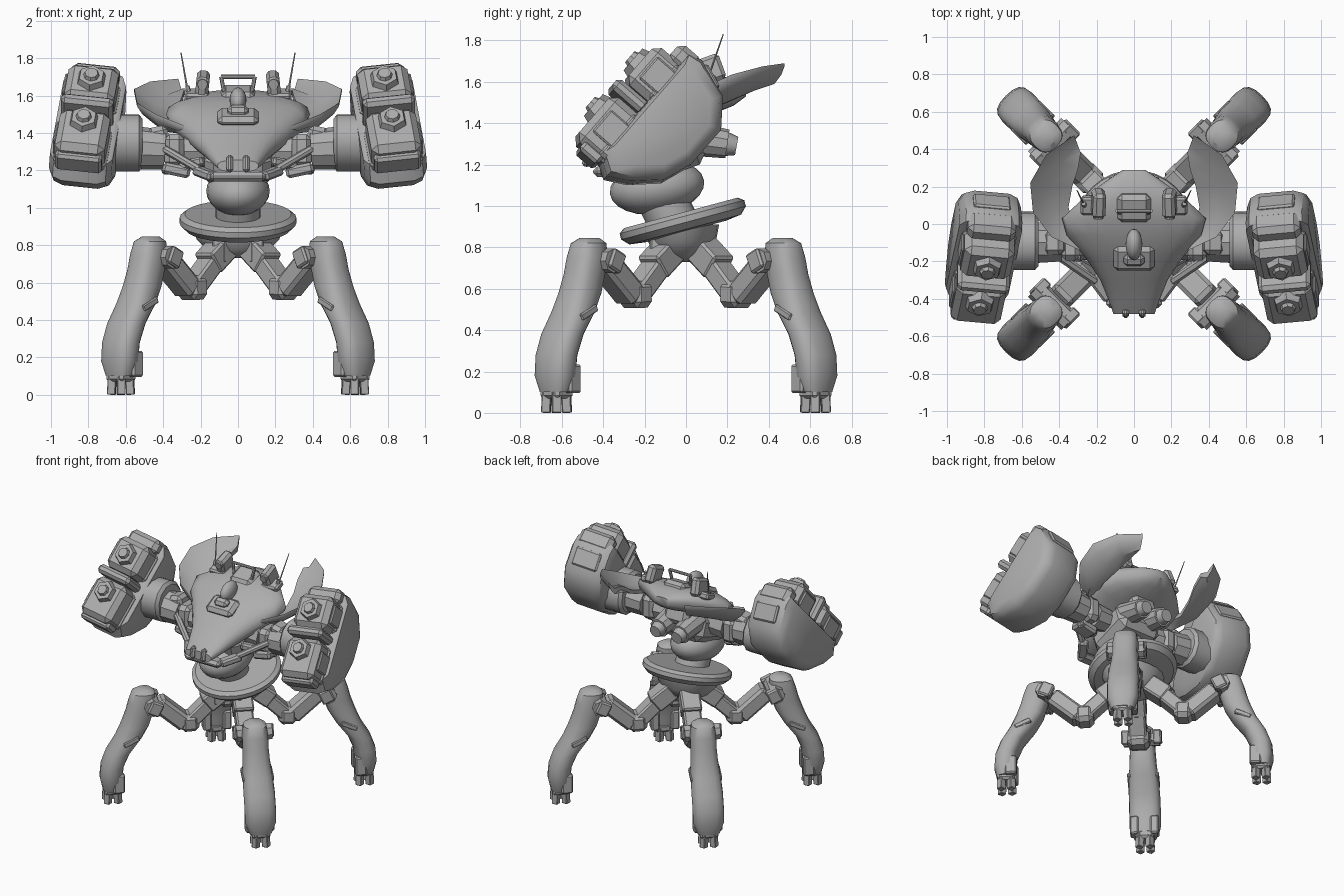
import bpy, bmesh, math
from mathutils import Matrix, Vector

if "Cube" in bpy.data.objects:
    bpy.data.objects.remove(bpy.data.objects["Cube"])

grey = bpy.data.materials.new("plain_grey")
grey.use_nodes = True
GREY = (0.42, 0.42, 0.42, 1)
grey.diffuse_color = GREY
grey.node_tree.nodes["Principled BSDF"].inputs["Base Color"].default_value = GREY
ID = Matrix.Identity(4)


def finish(name, bm, m=ID, mirror="", sharp=35):
    """Bake the transform, set shading and mirror across the named axes."""
    bm.transform(m)
    bmesh.ops.recalc_face_normals(bm, faces=bm.faces)
    for f in bm.faces:
        f.smooth = True
    for e in bm.edges:
        e.smooth = e.calc_face_angle(0) < math.radians(sharp)
    me = bpy.data.meshes.new(name)
    bm.to_mesh(me)
    bm.free()
    me.materials.append(grey)
    ob = bpy.data.objects.new(name, me)
    bpy.context.collection.objects.link(ob)
    if mirror:
        mod = ob.modifiers.new("mirror", 'MIRROR')
        mod.use_axis = ("x" in mirror, "y" in mirror, False)
        mod.use_mirror_merge = False
    return ob


def loft(name, rings, m=ID, mirror="", sharp=35):
    bm = bmesh.new()
    rows = [[bm.verts.new(p) for p in r] for r in rings]
    n = len(rows[0])
    for a, b in zip(rows, rows[1:]):
        for i in range(n):
            bm.faces.new((a[i], a[(i + 1) % n], b[(i + 1) % n], b[i]))
    bm.faces.new(rows[0])
    bm.faces.new(rows[-1])
    return finish(name, bm, m, mirror, sharp)


def box(name, loc, size, m=ID, mirror="", rx=0, ry=0, bevel=0.0):
    bm = bmesh.new()
    bmesh.ops.create_cube(bm, size=1, matrix=Matrix.Diagonal((*size, 1)))
    if bevel:
        bmesh.ops.bevel(bm, geom=bm.edges[:], offset=bevel, segments=1, affect='EDGES')
    rot = Matrix.Rotation(math.radians(ry), 4, 'Y') @ Matrix.Rotation(math.radians(rx), 4, 'X')
    return finish(name, bm, m @ Matrix.Translation(loc) @ rot, mirror)


def span(p, q):
    d = Vector(q) - Vector(p)
    mid = Matrix.Translation((Vector(p) + Vector(q)) / 2)
    return mid @ d.to_track_quat('Z', 'Y').to_matrix().to_4x4(), d.length


def bar(name, p, q, w, h, m=ID, mirror="", bevel=0.012):
    t, length = span(p, q)
    return box(name, (0, 0, 0), (w, h, length), m @ t, mirror, bevel=bevel)


def rod(name, p, q, r1, r2, m=ID, mirror="", seg=12):
    t, length = span(p, q)
    bm = bmesh.new()
    bmesh.ops.create_cone(bm, cap_ends=True, segments=seg, radius1=r1, radius2=r2, depth=length)
    return finish(name, bm, m @ t, mirror)


def ball(name, loc, radii, mirror="", rx=0):
    bm = bmesh.new()
    bmesh.ops.create_uvsphere(bm, u_segments=20, v_segments=12, radius=1,
                              matrix=Matrix.Diagonal((*radii, 1)))
    return finish(name, bm, Matrix.Translation(loc) @ Matrix.Rotation(math.radians(rx), 4, 'X'), mirror)


def oval(a, b, n=16, power=1.0):
    """Points of an ellipse, squared off when power is below one."""
    pts = []
    for i in range(n):
        c, s = math.cos(math.tau * i / n), math.sin(math.tau * i / n)
        pts.append((a * math.copysign(abs(c) ** power, c), b * math.copysign(abs(s) ** power, s)))
    return pts


def stack(cx, z, a, b, n=16, power=1.0):
    return [(cx + x, y, z) for x, y in oval(a, b, n, power)]


# Legs: built along one diagonal, mirrored to all four corners
leg = Matrix.Rotation(math.radians(45), 4, 'Z')
shin = [(.66, .845, .045, .045), (.665, .82, .08, .08), (.677, .75, .092, .09), (.695, .67, .095, .09),
        (.725, .58, .097, .095), (.77, .49, .09, .105), (.845, .38, .08, .11), (.885, .28, .077, .11),
        (.895, .18, .075, .108), (.892, .10, .06, .08)]
loft("lower_leg", [stack(r, z, a, b, power=.78) for r, z, a, b in shin], leg, "xy", 40)
bar("hip_block", (.10, 0, .80), (.23, 0, .70), .14, .13, leg, "xy")
bar("thigh_inner", (.19, 0, .72), (.34, 0, .575), .125, .10, leg, "xy")
bar("thigh_elbow", (.28, 0, .575), (.41, 0, .57), .15, .13, leg, "xy", .03)
bar("thigh_outer", (.37, 0, .56), (.57, 0, .735), .14, .12, leg, "xy", .02)
rod("knee_axle", (.615, -.125, .735), (.615, .125, .735), .06, .06, leg, "xy", 8)
for side in (-1, 1):
    box("knee_cap", (.60, side * .11, .735), (.09, .06, .10), leg, "xy", ry=-25, bevel=.01)
    box("shin_clasp", (.765, side * .085, .485), (.12, .05, .035), leg, "xy", ry=25, bevel=.006)
    box("ankle_plate", (.85, side * .07, .165), (.08, .06, .14), leg, "xy", bevel=.01)
    for end in (-1, 1):
        r, y = .885 + end * .032, side * .032
        bar("toe", (r, y, .12), (r + end * .004, y * 1.15, 0), .045, .045, leg, "xy", .004)
box("ankle", (.885, 0, .10), (.12, .13, .06), leg, "xy", bevel=.015)

# Pelvis: tilted disc over a bowl
tilt = Matrix.Translation((0, -.015, .93)) @ Matrix.Rotation(math.radians(15), 4, 'X')
disc = [(-.055, .20), (-.045, .28), (-.012, .312), (.018, .312), (.038, .285), (.038, .15)]
loft("pelvis_disc", [stack(0, z, r, r, 32) for z, r in disc], tilt)
bowl = [(.73, .09, .07), (.77, .16, .13), (.83, .22, .165), (.91, .25, .18)]
loft("pelvis_bowl", [stack(0, z, a, b, 20) for z, a, b in bowl], Matrix.Translation((0, -.02, 0)))
box("pelvis_block", (.1, -.13, .78), (.075, .09, .15), mirror="x", bevel=.01)
rod("waist", (0, -.06, .92), (0, -.12, 1.04), .12, .12, seg=20)
ball("waist_ball", (0, -.14, 1.09), (.17, .23, .13), rx=8)
box("torso_core", (0, -.09, 1.25), (.36, .36, .2), rx=20, bevel=.05)
rod("waist_knob", (.07, -.30, 1.07), (.07, -.16, 1.03), .03, .05, mirror="x", seg=8)

# Hull: smooth shield rising towards the back
hull = [(-.48, .11, 1.225, .03, .035), (-.41, .135, 1.25, .06, .05), (-.30, .18, 1.305, .085, .08),
        (-.18, .26, 1.38, .11, .11), (-.06, .36, 1.455, .11, .10), (.03, .385, 1.50, .10, .10),
        (.13, .28, 1.545, .085, .10), (.23, .15, 1.565, .055, .08), (.29, .06, 1.57, .025, .04)]
rings = []
for y, w, z, up, down in hull:
    rings.append([(a, y, z + (up if b > 0 else down) * b) for a, b in oval(w, 1, 20, .8)])
loft("hull", rings, sharp=50)
for x in (-.045, .045):
    bar("nose_tooth", (x, -.47, 1.28), (x, -.485, 1.19), .035, .04)
bar("chin_plate", (-.15, -.40, 1.165), (.15, -.40, 1.165), .10, .05, bevel=.02)
bar("chin_side", (.13, -.40, 1.165), (.22, -.28, 1.20), .07, .05, mirror="x")
bar("front_brace", (.20, -.31, 1.20), (.42, -.16, 1.33), .045, .04, mirror="x")
bar("lower_brace", (.18, -.22, 1.25), (.40, -.10, 1.20), .06, .05, mirror="x")

# Crescent wings: hollow shells sweeping out and back
outer = [(.29, -.14, 1.44), (.44, -.07, 1.50), (.54, .06, 1.56), (.555, .22, 1.635), (.47, .37, 1.675), (.32, .475, 1.69)]
inner = [(.24, -.06, 1.49), (.32, -.02, 1.46), (.35, .09, 1.48), (.33, .20, 1.53), (.30, .29, 1.59), (.285, .38, 1.64)]
wing = []
for o, i in zip(outer, inner):
    o, i = Vector(o), Vector(i)
    mid = (o + i) / 2
    low = Vector((0, 0, -.03))
    wing.append([o, mid + low, i, i + low, mid + low * 2.5, o.lerp(i, .15) + low * 1.6, o + low * .6])
loft("crescent_wing", wing, mirror="x", sharp=45)

# Cockpit and roof fittings
ball("canopy", (0, -.11, 1.575), (.045, .085, .065), rx=20)
box("canopy_frame", (0, -.18, 1.485), (.22, .15, .06), rx=27, bevel=.025)
box("canopy_step", (0, -.19, 1.515), (.11, .07, .06), rx=27, bevel=.02)
box("roof_block", (0, .09, 1.595), (.18, .16, .09), rx=20, bevel=.025)
hoop = [(-.075, .06, 1.62), (-.09, .07, 1.70), (.09, .07, 1.70), (.075, .06, 1.62)]
for p, q in zip(hoop, hoop[1:]):
    rod("roll_hoop", p, q, .011, .011, seg=8)
box("roof_pod", (.19, .11, 1.655), (.07, .14, .13), mirror="x", rx=20, ry=-6, bevel=.018)
rod("roof_pod_lens", (.19, .03, 1.66), (.19, .07, 1.67), .028, .028, mirror="x", seg=8)
box("roof_pod_foot", (.22, .10, 1.60), (.13, .1, .05), mirror="x", rx=20, bevel=.012)
rod("antenna", (.265, .10, 1.60), (.305, .18, 1.83), .006, .003, mirror="x", seg=6)
rod("antenna_base", (.26, .09, 1.58), (.27, .11, 1.65), .016, .012, mirror="x", seg=8)

# Rear engines under the hull
rod("rear_engine", (.09, .0, 1.33), (.09, .2, 1.30), .085, .07, mirror="x", seg=10)
rod("rear_nozzle", (.09, .19, 1.30), (.09, .245, 1.29), .06, .045, mirror="x", seg=10)
box("rear_bridge", (0, .06, 1.38), (.2, .16, .14), rx=20, bevel=.03)

# Arms: stacked joints reaching out to the drum
rod("shoulder_root", (.14, -.10, 1.30), (.29, -.10, 1.30), .08, .095, mirror="x", seg=8)
box("shoulder_block", (.34, -.10, 1.305), (.11, .19, .18), mirror="x", bevel=.03)
box("shoulder_guard", (.33, -.14, 1.20), (.15, .12, .06), mirror="x", ry=-12, bevel=.015)
box("shoulder_top", (.42, -.10, 1.36), (.11, .13, .15), mirror="x", ry=12, bevel=.025)
rod("upper_arm", (.39, -.10, 1.31), (.54, -.10, 1.32), .105, .115, mirror="x", seg=10)
drum = Matrix.Translation((.59, -.09, 1.345)) @ Matrix.Rotation(math.radians(-41), 4, 'X')
drum_rings = [[(x, a * k, b * k) for a, b in oval(.165, .15, 12)]
              for x, k in ((-.08, .86), (-.06, 1), (.08, 1), (.1, .9))]
loft("arm_drum", drum_rings, drum, "x")

# Launcher pods: tilted shell with two stacked launchers
pod = (Matrix.Translation((.803, -.17, 1.45)) @ Matrix.Rotation(math.radians(-41), 4, 'X')
       @ Matrix.Rotation(math.radians(-8), 4, 'Y'))
shell = [(.31, -.07), (.31, .15), (.21, .28), (.02, .345), (-.05, .335), (-.05, -.33), (.04, -.385), (.14, -.33), (.26, -.215)]
shell_rings = []
for x, k in ((-.17, .78), (-.145, .94), (-.10, 1), (.09, 1), (.14, .94), (.168, .78)):
    shell_rings.append([(x, y * k + .05 * (1 - k), z * k) for y, z in shell])
loft("pod_shell", shell_rings, pod, "x", 40)
for z, h, nozzle in ((-.205, .29, -.155), (.14, .24, .14)):
    box("launcher", (0, -.08, z), (.27, .24, h), pod, "x", bevel=.035)
    box("launcher_band", (0, -.03, z), (.29, .08, h - .03), pod, "x", bevel=.02)
    rod("nozzle_ring", (0, -.19, nozzle), (0, -.235, nozzle), .085, .07, pod, "x", 6)
    rod("nozzle_core", (0, -.23, nozzle), (0, -.255, nozzle), .045, .035, pod, "x", 8)
    box("launcher_rib", (.14, -.09, z), (.02, .13, .14), pod, "x", bevel=.008)
box("pod_divider", (0, -.13, -.02), (.28, .20, .065), pod, "x", bevel=.02)
box("pod_brow", (0, -.045, .29), (.26, .14, .11), pod, "x", bevel=.03)
box("pod_lower_lip", (0, -.09, -.35), (.25, .12, .06), pod, "x", bevel=.015)
box("pod_top_panel", (0, .10, .30), (.2, .13, .06), pod, "x", rx=-20, bevel=.01)
